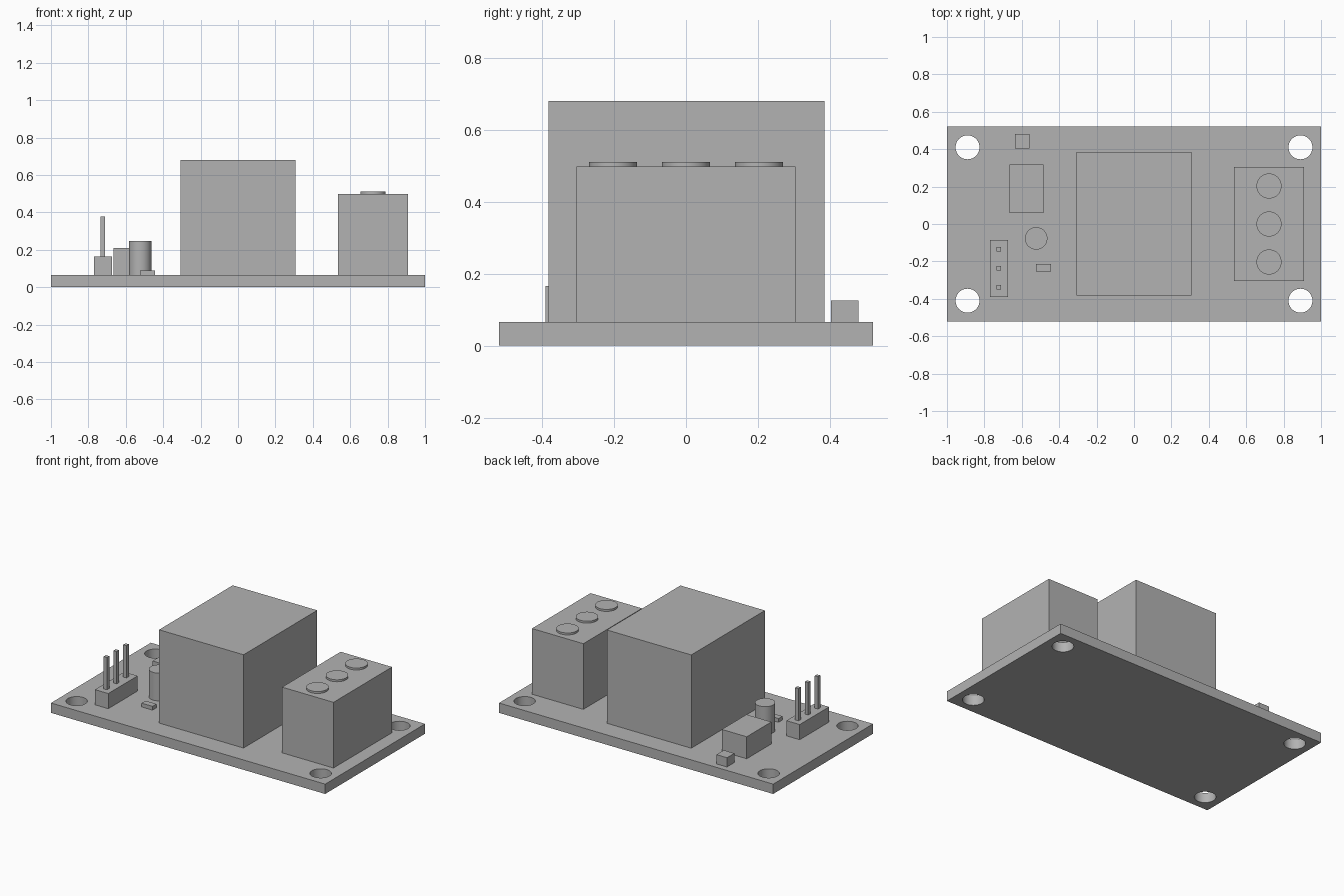
import bpy
from math import radians

cube = bpy.data.objects.get("Cube")
if cube:
    bpy.data.objects.remove(cube, do_unlink=True)

grey = bpy.data.materials.new("plain_grey")
grey.use_nodes = True
COLOUR = (0.45, 0.45, 0.45, 1)
grey.diffuse_color = COLOUR
grey.node_tree.nodes["Principled BSDF"].inputs["Base Color"].default_value = COLOUR

TOP = 0.065  # upper surface of the board


def finish(name):
    obj = bpy.context.object
    obj.name = name
    obj.data.materials.append(grey)
    return obj


def box(name, x0, x1, y0, y1, z1, z0=TOP):
    bpy.ops.mesh.primitive_cube_add(
        size=1, location=((x0 + x1) / 2, (y0 + y1) / 2, (z0 + z1) / 2))
    bpy.context.object.scale = (x1 - x0, y1 - y0, z1 - z0)
    bpy.ops.object.transform_apply(location=False, rotation=False, scale=True)
    return finish(name)


def cylinder(name, x, y, radius, z1, z0=TOP):
    bpy.ops.mesh.primitive_cylinder_add(
        vertices=48, radius=radius, depth=z1 - z0, location=(x, y, (z0 + z1) / 2))
    bpy.ops.object.shade_smooth_by_angle(angle=radians(30))
    return finish(name)


# Circuit board with four corner mounting holes
board = box("circuit_board", -1, 1, -0.52, 0.52, TOP, 0)
for x in (-0.89, 0.89):
    for y in (-0.41, 0.41):
        cutter = cylinder("hole_cutter", x, y, 0.064, 0.2, -0.2)
        cut = board.modifiers.new("mounting_hole", "BOOLEAN")
        cut.operation = "DIFFERENCE"
        cut.solver = "EXACT"
        cut.object = cutter
        bpy.context.view_layer.objects.active = board
        bpy.ops.object.modifier_apply(modifier=cut.name)
        bpy.data.objects.remove(cutter, do_unlink=True)

# Relay block
box("relay_block", -0.308, 0.308, -0.382, 0.385, 0.68)

# Screw terminal with three screw heads
box("terminal_block", 0.535, 0.91, -0.305, 0.305, 0.498)
for i in (-1, 0, 1):
    cylinder("terminal_screw", 0.722, 0.203 * i, 0.067, 0.511, 0.498)

# Pin header with three pins
box("pin_header", -0.77, -0.673, -0.39, -0.085, 0.165)
for i in (-1, 0, 1):
    x, y = -0.722, -0.237 + 0.102 * i
    box("header_pin", x - 0.012, x + 0.012, y - 0.012, y + 0.012, 0.378, 0.165)

# Small components
cylinder("capacitor", -0.523, -0.077, 0.06, 0.248)
box("chip", -0.665, -0.483, 0.06, 0.317, 0.21)
box("indicator_lamp", -0.635, -0.558, 0.403, 0.48, 0.126)
box("resistor", -0.525, -0.445, -0.255, -0.214, 0.09)
